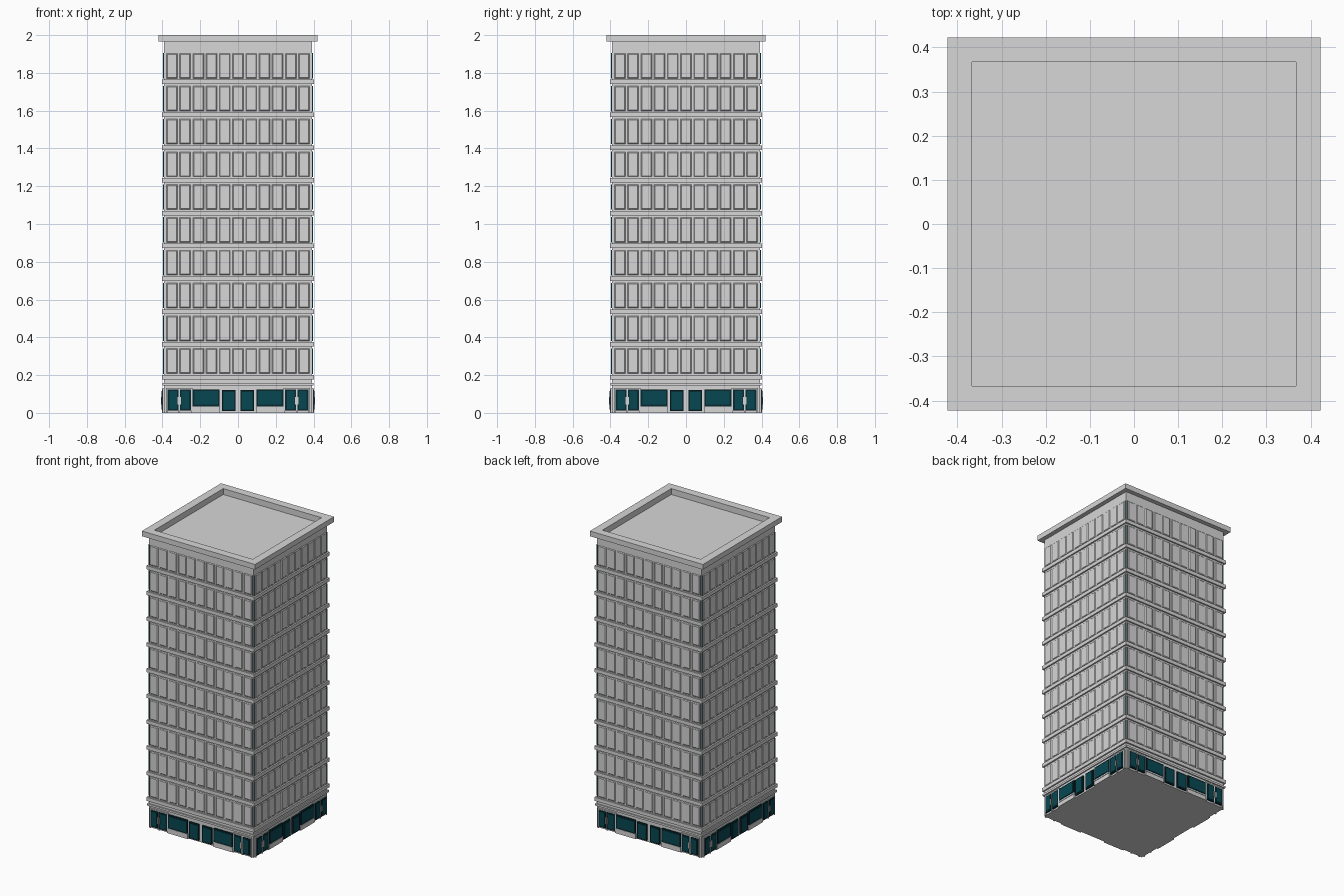
import bpy, bmesh
from math import pi
from mathutils import Matrix, Vector

cube = bpy.data.objects.get("Cube")
if cube:
    bpy.data.objects.remove(cube, do_unlink=True)


def make_material(name, rgb):
    m = bpy.data.materials.new(name)
    m.use_nodes = True
    m.diffuse_color = (*rgb, 1)
    m.node_tree.nodes["Principled BSDF"].inputs["Base Color"].default_value = (*rgb, 1)
    return m


concrete = make_material("grey concrete", (0.68, 0.68, 0.68))
glass = make_material("teal glass", (0.002, 0.064, 0.085))
frame = make_material("dark teal frame", (0.002, 0.022, 0.03))


def add_box(bm, x0, x1, y0, y1, z0, z1, bevel=0):
    """Box whose -y face is narrowed by the bevel on every side."""
    size = Vector((x1 - x0, y1 - y0, z1 - z0))
    mid = Vector((x0 + x1, y0 + y1, z0 + z1)) / 2
    m = Matrix.Translation(mid) @ Matrix.Diagonal((*size, 1))
    for v in bmesh.ops.create_cube(bm, size=1, matrix=m)["verts"]:
        if v.co.y < mid.y:
            v.co.x += bevel if v.co.x < mid.x else -bevel
            v.co.z += bevel if v.co.z < mid.z else -bevel


def finish(name, bm, *mats):
    mesh = bpy.data.meshes.new(name)
    bm.to_mesh(mesh)
    bm.free()
    for m in mats:
        mesh.materials.append(m)
    ob = bpy.data.objects.new(name, mesh)
    bpy.context.collection.objects.link(ob)


def slab(name, half, z0, z1):
    bm = bmesh.new()
    add_box(bm, -half, half, -half, half, z0, z1)
    finish(name, bm, concrete)


def four_sides(name, boxes, mat, mirror=False, bevel=0, edge_mat=None):
    """Boxes as (x0, x1, inner, outer, z0, z1) on one facade, turned to all four."""
    bm = bmesh.new()
    for x0, x1, inner, outer, z0, z1 in boxes:
        add_box(bm, x0, x1, -outer, -inner, z0, z1, bevel)
        if mirror:
            add_box(bm, -x1, -x0, -outer, -inner, z0, z1, bevel)
    bm.normal_update()
    if edge_mat:
        for f in bm.faces:
            f.material_index = int(abs(f.normal.x) > 0.9)
    base = bm.copy()
    for turn in range(1, 4):
        side = base.copy()
        side.transform(Matrix.Rotation(turn * pi / 2, 4, "Z"))
        tmp = bpy.data.meshes.new("side")
        side.to_mesh(tmp)
        side.free()
        bm.from_mesh(tmp)
        bpy.data.meshes.remove(tmp)
    base.free()
    finish(name, bm, *([mat, edge_mat] if edge_mat else [mat]))


WALL, FLOORS, PITCH, FIRST = 0.392, 10, 0.1737, 0.207
BAYS, SPAN = 11, 0.385
BAY = 2 * SPAN / BAYS
storeys = [FIRST + i * PITCH for i in range(FLOORS)]

# Tower body, its top being the sunken roof
slab("tower_body", WALL, 0.0, 1.96)
slab("ground_band", 0.4, 0.145, 0.158)

# Projecting ledge below each storey
for i, z in enumerate(storeys):
    slab(f"floor_ledge_{i + 1}", 0.402, z - 0.03, z - 0.006)

# Bevelled facade panels
panels = [(-SPAN + b * BAY + 0.005, -SPAN + (b + 1) * BAY - 0.005, 0.391, 0.3965, z, z + 0.134)
          for z in storeys for b in range(BAYS)]
four_sides("facade_panels", panels, concrete, bevel=0.006)

# Thin fins with glass sides closing each panel row at the corners
fins = [(SPAN - 0.001, SPAN, 0.391, 0.397, z, z + 0.134) for z in storeys]
four_sides("corner_fins", fins, concrete, mirror=True, edge_mat=glass)

# Cornice ring and the wall that carries it
four_sides("cornice", [(-0.422, 0.367, 0.367, 0.422, 1.965, 2.0)], concrete)
four_sides("parapet_wall", [(-WALL, 0.367, 0.367, WALL, 1.95, 1.97)], concrete)

# Shop fronts: opening extents (x0, x1, z0, z1), mirrored across each facade
openings = [
    (0.25, 0.307, 0.012, 0.125), (0.315, 0.372, 0.012, 0.125),  # double door leaves
    (0.098, 0.24, 0.035, 0.125),                                # display window
    (0.012, 0.085, 0.01, 0.12)]                                 # single door
four_sides("shop_frames", [(a, b, 0.38, 0.402, c, d) for a, b, c, d in openings], frame, True)
four_sides("shop_glass", [(a + 0.009, b - 0.009, 0.38, 0.404, c + 0.009, d - 0.009)
                          for a, b, c, d in openings], glass, True)

# Surrounds of the double doors
four_sides("door_surrounds", [
    (0.242, 0.25, 0.38, 0.4, 0.0, 0.133),
    (0.372, 0.38, 0.38, 0.4, 0.0, 0.133),
    (0.25, 0.372, 0.38, 0.4, 0.125, 0.133),
    (0.307, 0.315, 0.38, 0.4, 0.0, 0.125)], concrete, True)

# Door handles
four_sides("door_handles", [
    (0.301, 0.306, 0.395, 0.407, 0.045, 0.085),
    (0.316, 0.321, 0.395, 0.407, 0.045, 0.085)], concrete, True)

# Plinths and sills under the display windows
four_sides("window_plinths", [(0.094, 0.24, 0.38, 0.402, 0.0, 0.027)], concrete, True)
four_sides("window_sills", [(0.094, 0.24, 0.38, 0.405, 0.027, 0.035)], concrete, True)
